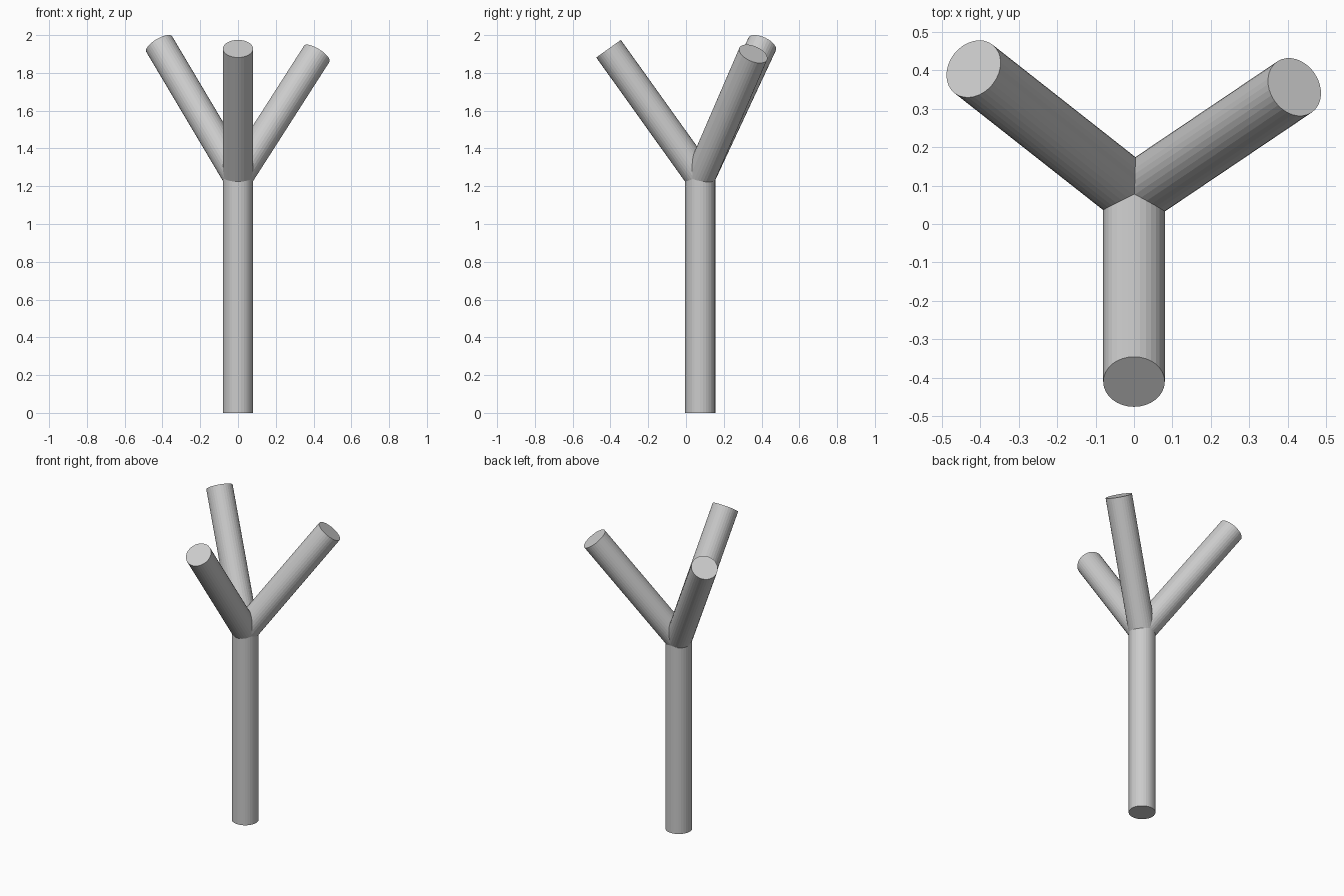
import bpy
from mathutils import Vector

if "Cube" in bpy.data.objects:
    bpy.data.objects.remove(bpy.data.objects["Cube"])

RADIUS = 0.08
FORK = Vector((0, 0.075, 1.25))


def rod(name, start, end):
    """Closed, faceted cylinder running between two points."""
    start, end = Vector(start), Vector(end)
    axis = end - start
    bpy.ops.mesh.primitive_cylinder_add(
        vertices=32, radius=RADIUS, depth=axis.length,
        location=(start + end) / 2,
        rotation=axis.to_track_quat('Z', 'Y').to_euler())
    bpy.context.object.name = name


# Upright trunk up to the fork
rod("trunk", (0, 0.075, 0), FORK)

# Three branches spreading from the fork
branch_tips = {
    "front_branch": (0, -0.41, 1.928),
    "left_branch": (-0.417, 0.403, 1.952),
    "right_branch": (0.417, 0.356, 1.901),
}
for name, tip in branch_tips.items():
    rod(name, FORK, tip)
